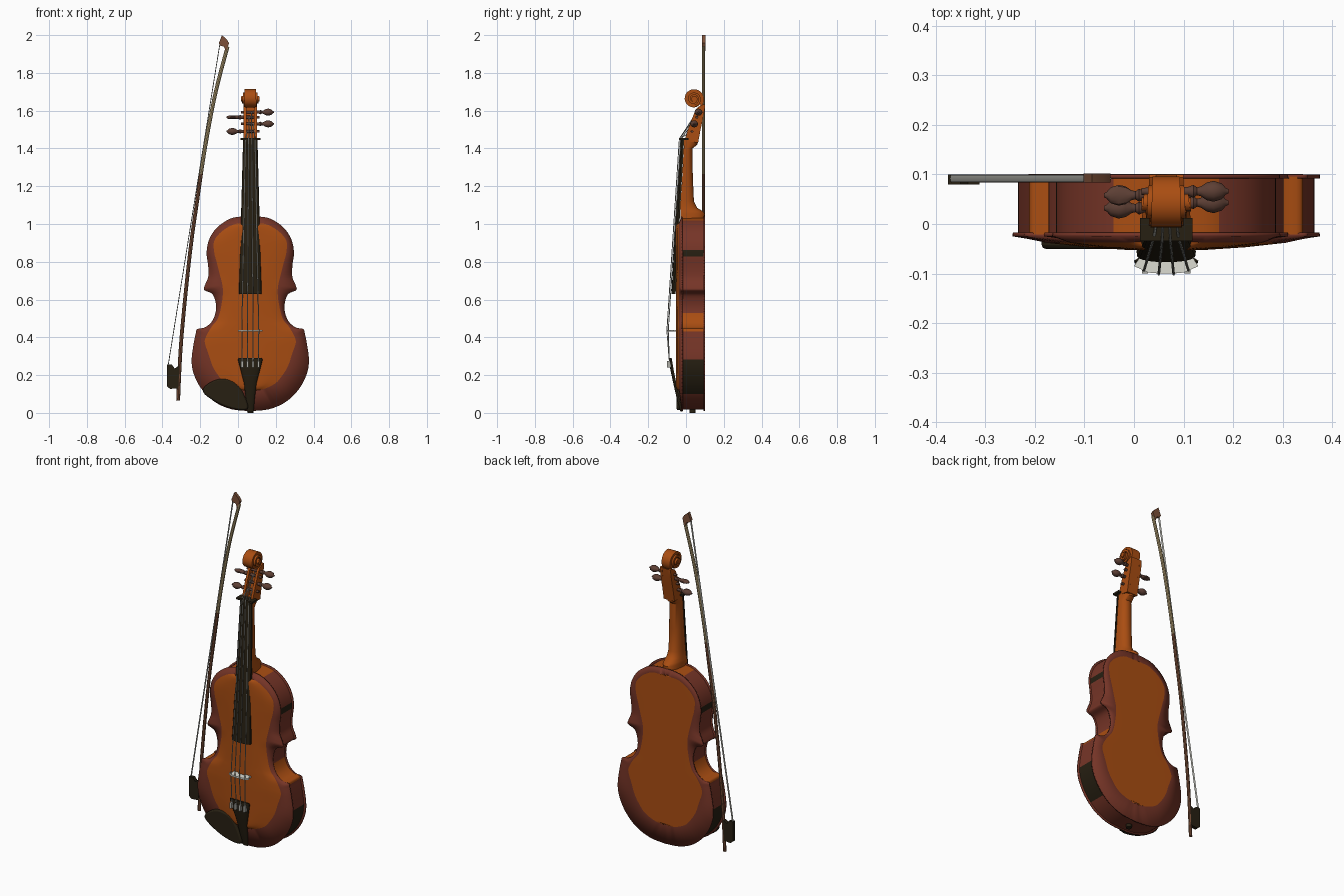
import bpy, bmesh
from math import sin, cos, pi, radians
from mathutils import Vector

cube = bpy.data.objects.get("Cube")
if cube:
    bpy.data.objects.remove(cube, do_unlink=True)

CX = 0.065  # body centre line
Y_AXIS = Vector((0, 1, 0))


def material(name, *rgb):
    m = bpy.data.materials.new(name)
    m.use_nodes = True
    m.diffuse_color = (*rgb, 1)
    m.node_tree.nodes["Principled BSDF"].inputs["Base Color"].default_value = (*rgb, 1)
    return m


ORANGE = material("orange_varnish", .40, .075, .006)
BROWN = material("red_brown_varnish", .18, .035, .02)
EBONY = material("ebony", .02, .014, .006)
DEEP = material("deep_orange", .25, .045, .005)
PEG = material("peg_wood", .11, .05, .035)
STICK = material("bow_brown", .2, .08, .04)
KHAKI = material("bow_khaki", .42, .32, .16)
STEEL = material("steel", .42, .42, .38)
IVORY = material("pale_bridge", .72, .72, .65)


def make(name, verts, faces, mats, rule=None, offset=CX):
    """Mesh object; rule(centre, normal) picks the material slot."""
    bm = bmesh.new()
    vs = [bm.verts.new((v[0] + offset, v[1], v[2])) for v in verts]
    for f in faces:
        bm.faces.new([vs[i] for i in f])
    bmesh.ops.remove_doubles(bm, verts=bm.verts, dist=1e-5)
    bmesh.ops.recalc_face_normals(bm, faces=bm.faces)
    if rule:
        for f in bm.faces:
            f.material_index = rule(f.calc_center_median() - Vector((offset, 0, 0)), f.normal)
    mesh = bpy.data.meshes.new(name)
    bm.to_mesh(mesh)
    bm.free()
    for m in mats:
        mesh.materials.append(m)
    ob = bpy.data.objects.new(name, mesh)
    bpy.context.collection.objects.link(ob)
    bpy.ops.object.select_all(action="DESELECT")
    ob.select_set(True)
    bpy.context.view_layer.objects.active = ob
    bpy.ops.object.shade_smooth_by_angle(angle=radians(35))
    return ob


def loft(name, rings, mats, rule=None, offset=CX):
    n = len(rings[0])
    faces = [(r * n + i, r * n + (i + 1) % n, (r + 1) * n + (i + 1) % n, (r + 1) * n + i)
             for r in range(len(rings) - 1) for i in range(n)]
    faces += [tuple(range(n)), tuple(range((len(rings) - 1) * n, len(rings) * n))]
    return make(name, [v for r in rings for v in r], faces, mats, rule, offset)


def prism(name, pts, axis, a, b, mat, offset=CX):
    place = {"x": lambda u, v, t: (t, u, v), "y": lambda u, v, t: (u, t, v),
             "z": lambda u, v, t: (u, v, t)}[axis]
    return loft(name, [[place(u, v, t) for u, v in pts] for t in (a, b)], [mat], None, offset)


def box(name, x, y, z, mat):
    return prism(name, [(x[0], y[0]), (x[1], y[0]), (x[1], y[1]), (x[0], y[1])], "z", *z, mat)


def smooth(pts, steps=6, closed=False):
    """Catmull-Rom samples through points of any dimension."""
    n, out = len(pts), []
    get = (lambda i: Vector(pts[i % n])) if closed else (lambda i: Vector(pts[min(max(i, 0), n - 1)]))
    for i in range(n if closed else n - 1):
        a, b, c, d = (get(i + k) for k in (-1, 0, 1, 2))
        for s in range(steps):
            t = s / steps
            out.append(b + (c - a) * t / 2 + (a * 2 - b * 5 + c * 4 - d) * t * t / 2
                       + (b * 3 - a - c * 3 + d) * t ** 3 / 2)
    return out if closed else out + [get(n - 1)]


def sweep(name, path, ru, rv, mats, rule=None, offset=CX, sides=8):
    path, rings = [Vector(p) for p in path], []
    for i, p in enumerate(path):
        t = (path[min(i + 1, len(path) - 1)] - path[max(i - 1, 0)]).normalized()
        u = t.cross(Y_AXIS).normalized()
        v = u.cross(t)
        rings.append([p + u * ru * cos(2 * pi * k / sides) + v * rv * sin(2 * pi * k / sides)
                      for k in range(sides)])
    return loft(name, rings, mats, rule, offset)


def d_section(z, flat, crown, hw, power=.7, n=14):
    """Half-round cross-section, flat on one side."""
    return [(hw * cos(pi * k / n), flat + (crown - flat) * max(sin(pi * k / n), 0) ** power, z)
            for k in range(n + 1)]


# Body outline: half width and height of the rim, then of the inner colour field
OUTLINE = smooth([
    (0, .01, 0, .125), (.1, .02, .06, .125), (.19, .06, .13, .155), (.26, .13, .17, .2),
    (.3, .21, .2, .25), (.31, .28, .22, .31), (.3, .36, .24, .37), (.288, .42, .235, .4),
    (.28, .443, .22, .43), (.24, .45, .2, .46), (.203, .48, .175, .49), (.182, .53, .16, .53),
    (.181, .58, .15, .58), (.2, .63, .145, .62), (.243, .65, .145, .66), (.24, .675, .15, .69),
    (.222, .72, .16, .73), (.222, .78, .175, .79), (.23, .85, .19, .85), (.215, .92, .19, .91),
    (.175, .98, .15, .96), (.11, 1.025, .09, .995), (.05, 1.038, .04, 1.0), (0, 1.04, 0, 1.0)], 4)


def plate(name, edge_y, field_y, arch):
    fractions = [-1, -.66, -.33, 0, .33, .66, 1]
    verts, cols = [], len(fractions) + 2
    for w, z, iw, iz in OUTLINE:
        row = [(iw * f, field_y + arch * (1 - f * f) * min(1, iw / .1), iz) for f in fractions]
        verts += [(-w, edge_y, z)] + row + [(w, edge_y, z)]
    faces, slots = [], []
    for r in range(len(OUTLINE) - 1):
        for c in range(cols - 1):
            k = r * cols + c
            faces.append((k, k + 1, k + cols + 1, k + cols))
            slots.append(1 if c in (0, cols - 2) else 0)
    ob = make(name, verts, faces, [ORANGE, BROWN])
    if len(slots) == len(ob.data.polygons):
        for p, s in zip(ob.data.polygons, slots):
            p.material_index = s
    mod = ob.modifiers.new("thickness", "SOLIDIFY")
    mod.thickness, mod.offset = .008, 0


plate("front_plate", -.021, -.034, -.016)
plate("back_plate", .096, .097, 0)

# Ribs, coloured by height
half = [(w * .965, .525 + (z - .525) * .985) for w, z, _, _ in OUTLINE]
loop = half + [(-w, z) for w, z in half[-2:0:-1]]
n = len(loop)


def rib_rule(c, normal):
    if abs(c.x) > .2 and (.1 < c.z < .28 or .835 < c.z < .86):
        return 2
    return 1 if .43 < c.z < .53 or c.z > 1.02 else 0


make("ribs", [(x, y, z) for y in (-.021, .096) for x, z in loop],
     [(i, (i + 1) % n, n + (i + 1) % n, n + i) for i in range(n)], [BROWN, ORANGE, EBONY], rib_rule)

# Neck, fingerboard, nut
loft("neck", [d_section(*s) for s in [
    (1.0, -.03, .095, .05), (1.055, -.03, .1, .05), (1.068, -.03, .088, .048), (1.085, -.03, .06, .045),
    (1.12, -.028, .042, .042), (1.25, -.02, .036, .039), (1.4, -.012, .034, .036), (1.42, -.01, .06, .035),
    (1.45, -.01, .064, .035)]], [ORANGE])
loft("fingerboard", [d_section(.63, -.055, -.077, .06, .5), d_section(1.45, -.01, -.03, .038, .5)], [EBONY])
box("nut", (-.053, .053), (-.034, .012), (1.445, 1.456), EBONY)

# Pegbox with open channel
cheek = smooth([(-.008, 1.44), (.01, 1.5), (.035, 1.565), (.055, 1.61), (.075, 1.625), (.1, 1.63),
                (.092, 1.57), (.077, 1.5), (.064, 1.43)], 3)
back = [(.045, 1.43), (.055, 1.5), (.07, 1.56), (.075, 1.62), (.1, 1.63), (.092, 1.57), (.077, 1.5), (.064, 1.43)]
for side, s in (("left", 1), ("right", -1)):
    prism(side + "_pegbox_cheek", cheek, "x", s * .021, s * .035, ORANGE)
prism("pegbox_back", back, "x", -.022, .022, ORANGE)

# Scroll: a narrowing spiral band that widens towards the eye
rings = []
for k in range(61):
    t = k / 60
    a, r, hw = radians(-45 + 900 * t), .058 * (1 - t) + .014 * t, .026 + .022 * t
    rings.append([(x, .04 + q * cos(a), 1.662 + q * sin(a))
                  for x, q in ((-hw, r), (hw, r), (hw, r - .012), (-hw, r - .012))])
loft("scroll", rings, [ORANGE])
for name, r, hw in (("scroll_core", .045, .026), ("scroll_eye", .013, .05)):
    prism(name, [(.04 + r * cos(pi * k / 10), 1.662 + r * sin(pi * k / 10)) for k in range(20)],
          "x", -hw, hw, ORANGE)

# Pegs: turned shaft and flattened head
PEGS = [(1, .066, 1.592, False), (-1, .058, 1.565, True), (1, .043, 1.53, False), (-1, .032, 1.49, False)]
for i, (s, y, z, flat) in enumerate(PEGS):
    rings = []
    for x, r, head in [(-.05, .007, 0), (.045, .009, 0), (.055, .013, 0), (.062, .008, 0), (.07, .01, 0),
                       (.082, .018, 1), (.096, .021, 1), (.112, .016, 1), (.12, .007, 1), (.126, .004, 1)]:
        thin = min(r, .009) if head else r
        ry, rz = (r, thin) if flat else (r, r * .9)
        rings.append([(s * x, y + ry * cos(pi * k / 6), z + rz * sin(pi * k / 6)) for k in range(12)])
    loft("peg_%d" % (i + 1), rings, [PEG])

# Strings and fine tuners
for i in range(4):
    u = (i - 1.5) / 1.5
    crown = .008 * u * u
    peg = PEGS[(3, 1, 0, 2)[i]]
    sweep("string_%d" % (i + 1), [(u * .016, peg[1] - .008, peg[2]), (u * .025, -.036 + crown, 1.452),
                                  (u * .045, -.102 + crown, .435), (u * .043, -.088, .27)],
          .0027, .0027, [STEEL], sides=6)
    box("fine_tuner_%d" % (i + 1), (u * .043 - .006, u * .043 + .006), (-.1, -.08), (.24, .275), STEEL)

# Bridge
right = [(.02, -.062), (.03, -.042), (.06, -.04), (.052, -.065), (.065, -.085), (.036, -.098), (.012, -.1)]
prism("bridge", right + [(-x, y) for x, y in right[::-1]], "z", .43, .44, IVORY)

# Tailpiece, end button, chin rest
loft("tailpiece", [d_section(*s) for s in [
    (.008, -.018, -.03, .018), (.08, -.036, -.05, .024), (.16, -.052, -.068, .034), (.23, -.066, -.083, .052),
    (.28, -.074, -.09, .065), (.29, -.076, -.088, .062)]], [EBONY])
prism("end_button", [(.016 * cos(pi * k / 6), .035 + .016 * sin(pi * k / 6)) for k in range(12)],
      "z", 0, .03, EBONY)
rest = smooth([(-.187, .115), (-.15, .16), (-.085, .18), (-.015, .16), (.03, .1), (.05, .02),
               (-.04, .025), (-.13, .065)], 5, True)
chin = prism("chin_rest", rest, "y", -.05, -.022, EBONY, 0)
bevel = chin.modifiers.new("soft_edge", "BEVEL")
bevel.width, bevel.segments = .008, 2

# Sound holes as thin inlays
curl = smooth([(.072, .545), (.062, .558), (.07, .575), (.09, .57), (.105, .53), (.115, .48), (.125, .42),
               (.14, .385), (.165, .373), (.18, .388), (.172, .405)], 4)
for side, s in (("left", 1), ("right", -1)):
    sweep(side + "_sound_hole", [(s * x, -.0475 + .35 * x * x, z) for x, z in curl], .006, .003, [DEEP])

# Bow: cambered stick, hair ribbon, frog and tip
stick = smooth([(-.317, .065), (-.3, .39), (-.255, .84), (-.215, 1.13), (-.175, 1.4), (-.12, 1.69), (-.055, 1.94)])
sweep("bow_stick", [(x, .092, z) for x, z in stick], .01, .008, [STICK, KHAKI],
      lambda c, normal: 1 if c.z > 1.25 else 0, 0)
hair = [(-.37 + .275 * k / 8, .092, .25 + 1.71 * k / 8) for k in range(9)]
sweep("bow_hair", hair, .002, .007, [STEEL], None, 0, 4)
prism("bow_frog", [(-.375, .255), (-.375, .14), (-.36, .127), (-.315, .13), (-.312, .25), (-.335, .235), (-.35, .255)],
      "y", .08, .1, EBONY, 0)
prism("bow_tip", [(-.085, 2), (-.102, 1.955), (-.09, 1.942), (-.075, 1.94), (-.065, 1.915), (-.047, 1.957), (-.06, 1.978)],
      "y", .084, .102, STICK, 0)
